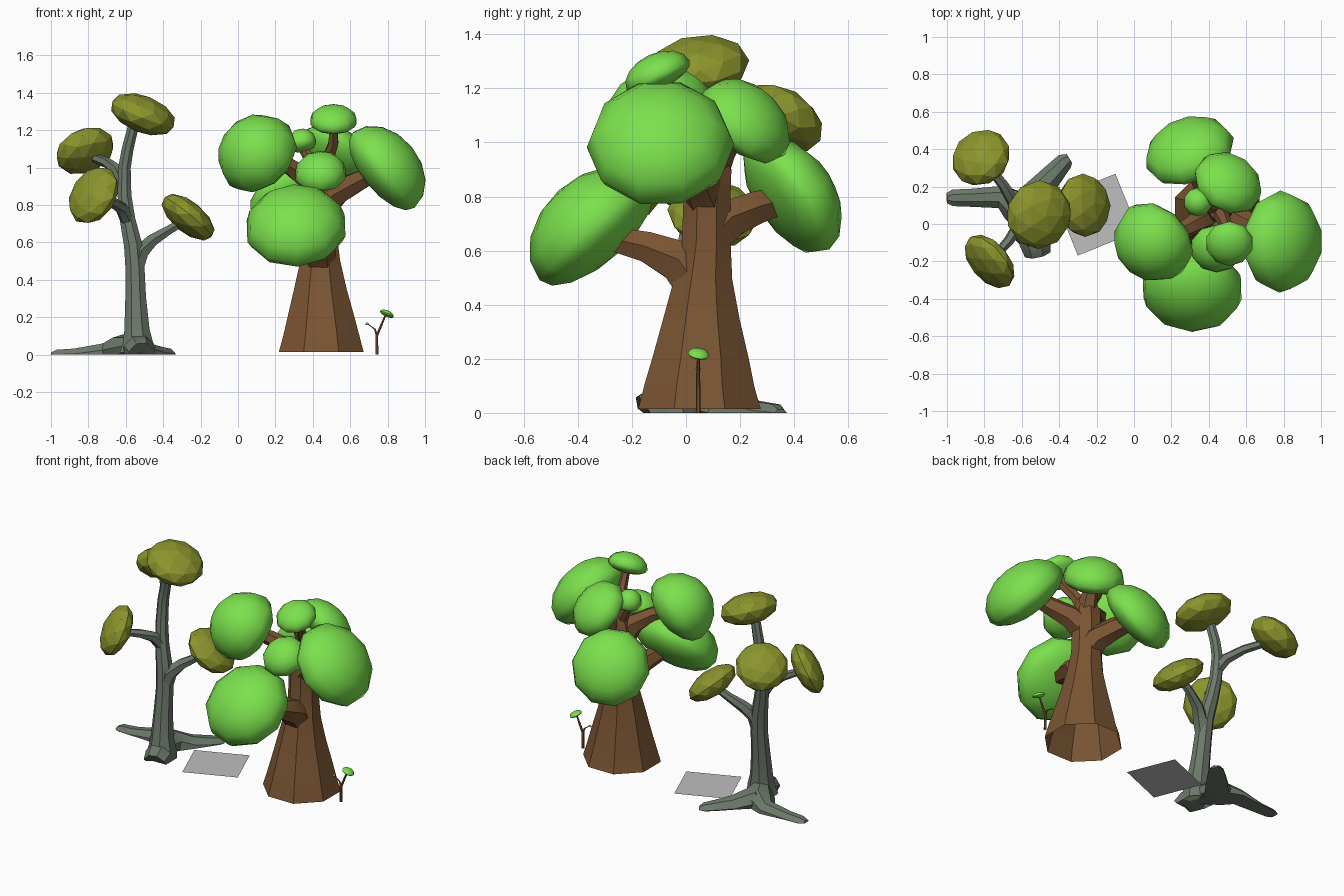
import bpy, bmesh, math
from mathutils import Vector, Matrix


def material(name, rgb):
    m = bpy.data.materials.new(name)
    m.diffuse_color = (*rgb, 1)
    return m


GREEN = material("leaf green", (0.20, 0.75, 0.075))
OLIVE = material("olive leaf", (0.26, 0.30, 0.026))
BROWN = material("brown bark", (0.195, 0.09, 0.033))
GREY = material("grey bark", (0.15, 0.19, 0.145))
STONE = material("stone grey", (0.52, 0.52, 0.52))


def finish(bm, name, mat, angle=None):
    bmesh.ops.recalc_face_normals(bm, faces=bm.faces)
    me = bpy.data.meshes.new(name)
    bm.to_mesh(me)
    bm.free()
    me.materials.append(mat)
    ob = bpy.data.objects.new(name, me)
    bpy.context.collection.objects.link(ob)
    if angle:
        bpy.ops.object.select_all(action='DESELECT')
        ob.select_set(True)
        bpy.context.view_layer.objects.active = ob
        bpy.ops.object.shade_smooth_by_angle(angle=math.radians(angle))
    return ob


def tube(name, mat, path, sides=7, angle=32):
    """Tapered limb through (x, y, z, radius) stations, flattened on the ground, open at its start."""
    bm = bmesh.new()
    pts = [Vector(p[:3]) for p in path]
    span = (pts[-1] - pts[0]).normalized()
    ref = Vector((1, 0, 0)) if abs(span.y) > 0.6 else Vector((0, 1, 0))
    rings = []
    for i, p in enumerate(pts):
        t = (pts[min(i + 1, len(pts) - 1)] - pts[max(i - 1, 0)]).normalized()
        u = t.cross(ref).normalized()
        v = t.cross(u)
        ring = []
        for k in range(sides):
            a = 2 * math.pi * (k + 0.5) / sides
            co = p + (u * math.cos(a) + v * math.sin(a)) * path[i][3]
            co.z = max(co.z, 0)
            ring.append(bm.verts.new(co))
        rings.append(ring)
    for a, b in zip(rings, rings[1:]):
        for k in range(sides):
            j = (k + 1) % sides
            bm.faces.new((a[k], a[j], b[j], b[k]))
    bm.faces.new(rings[-1])
    return finish(bm, name, mat, angle)


def place(bm, pos, normal, r, h):
    rot = Vector((0, 0, 1)).rotation_difference(Vector(normal).normalized())
    bm.transform(Matrix.Translation(pos) @ rot.to_matrix().to_4x4()
                 @ Matrix.Diagonal((r, r, h, 1)))


def faceted_clump(name, pos, normal, r, h):
    bm = bmesh.new()
    bmesh.ops.create_icosphere(bm, subdivisions=2, radius=1.02)
    place(bm, pos, normal, r, h)
    finish(bm, name, OLIVE)


def dome_clump(name, pos, normal, r, h):
    """Rounded top over a shallower underside with a visible rim."""
    bm = bmesh.new()
    bmesh.ops.create_uvsphere(bm, u_segments=10, v_segments=8, radius=1.0)
    for v in bm.verts:
        v.co.z = v.co.z * (1.25 if v.co.z > 0 else 0.75) - 0.25
        v.co.xy *= 1.03
    place(bm, pos, normal, r, h)
    finish(bm, name, GREEN, 45)


# Grey tree: trunk, branches, roots
tube("grey_trunk", GREY, [(-.54, -.05, 0, .10), (-.535, -.045, .06, .088), (-.54, -.04, .13, .073),
     (-.547, -.02, .3, .06), (-.55, 0, .45, .055), (-.56, .01, .58, .053), (-.59, .03, .72, .045),
     (-.607, .05, .85, .04), (-.607, .065, 1.0, .036), (-.59, .065, 1.1, .034), (-.55, .05, 1.26, .03)], 8)
for name, path in {
    "right": [(-.55, 0, .45, .048), (-.52, .01, .55, .048), (-.46, .05, .61, .037), (-.38, .08, .66, .028), (-.28, .1, .72, .024)],
    "front_left": [(-.585, .03, .7, .037), (-.62, -.02, .78, .036), (-.67, -.09, .815, .028), (-.75, -.18, .84, .022)],
    "back_left": [(-.605, .05, .9, .036), (-.64, .11, .98, .036), (-.70, .21, 1.025, .028), (-.79, .32, 1.06, .024)],
}.items():
    tube("grey_branch_" + name, GREY, path, 6)
for name, path in {
    "left": [(-.55, -.02, .05, .06), (-.62, .09, .015, .095), (-.71, .145, 0, .066), (-.87, .14, -.015, .052), (-.97, .14, -.018, .048), (-1, .138, -.015, .03)],
    "back": [(-.55, -.03, .05, .06), (-.58, .11, .015, .095), (-.49, .20, -.01, .072), (-.42, .28, -.015, .06), (-.37, .335, -.015, .05), (-.345, .35, -.015, .03)],
    "front": [(-.54, -.01, .05, .06), (-.53, -.09, .02, .09), (-.515, -.155, -.005, .075)],
}.items():
    tube("grey_root_" + name, GREY, path, 8)

# Olive foliage
faceted_clump("olive_clump_top", (-.508, .05, 1.285), (.35, -.1, .9), .181, .097)
faceted_clump("olive_clump_back", (-.818, .355, 1.09), (-.36, .5, .79), .162, .097)
faceted_clump("olive_clump_front", (-.772, -.2, .852), (-.67, -.58, .43), .165, .08)
faceted_clump("olive_clump_right", (-.267, .10, .735), (.62, .1, .76), .167, .082)

# Brown tree: flared octagonal trunk (open underneath) and branches
tube("brown_trunk", BROWN, [(.445, .05, .015, .245), (.445, .05, .1, .22), (.443, .055, .2, .193),
     (.44, .058, .35, .152), (.44, .065, .5, .115), (.44, .075, .62, .098), (.44, .078, .8, .094),
     (.445, .08, .9, .095), (.45, .08, 1.0, .055)], 8)
for name, path in {
    "front": [(.44, .06, .44, .09), (.43, -.02, .56, .092), (.405, -.14, .612, .065), (.36, -.28, .645, .05), (.33, -.36, .68, .04)],
    "back": [(.44, .07, .62, .08), (.42, .15, .71, .082), (.37, .25, .755, .07), (.31, .37, .79, .055), (.29, .42, .81, .04)],
    "right": [(.44, .08, .77, .085), (.53, .04, .87, .075), (.65, -.02, .93, .058), (.8, -.09, 1.01, .04)],
    "left": [(.44, .08, .82, .085), (.37, .03, .94, .065), (.27, -.03, 1.01, .048), (.12, -.09, 1.07, .035)],
    "top": [(.45, .08, .93, .05), (.48, .02, 1.04, .037), (.51, -.05, 1.13, .03), (.51, -.1, 1.25, .022)],
    "back_right": [(.45, .08, .86, .07), (.47, .13, .97, .056), (.5, .21, 1.08, .035)],
    "back_twig": [(.44, .08, .95, .04), (.38, .1, 1.05, .03), (.34, .12, 1.14, .02)],
    "front_twig": [(.45, .06, .88, .05), (.44, -.04, .94, .035), (.43, -.12, .98, .025)],
}.items():
    tube("brown_branch_" + name, BROWN, path, 6)

# Green foliage: position, facing, radius, half thickness
for name, args in {
    "front": ((.308, -.363, .705), (-.06, -.67, .74), .268, .16),
    "right": ((.81, -.095, 1.012), (.77, -.02, .63), .265, .155),
    "left": ((.09, -.11, 1.09), (-.56, -.57, .6), .22, .175),
    "back": ((.29, .405, .815), (-.3, .78, .55), .24, .13),
    "back_right": ((.51, .23, 1.09), (.4, .6, .68), .187, .105),
    "top": ((.51, -.11, 1.263), (0, -.42, .9), .125, .066),
    "middle": ((.44, -.14, .985), (-.05, -.55, .8), .137, .09),
    "small": ((.34, .12, 1.145), (-.2, .2, .95), .076, .063),
    "sapling": ((.797, .047, .22), (.4, .15, .9), .039, .016),
    "sapling_bud": ((.69, .045, .165), (-.3, 0, .9), .01, .006),
}.items():
    dome_clump("green_clump_" + name, *args)

# Sapling stem
tube("sapling_stem", BROWN, [(.743, .045, 0, .009), (.742, .045, .1, .008), (.765, .045, .155, .007), (.79, .046, .215, .005)], 6)
tube("sapling_twig", BROWN, [(.742, .045, .1, .007), (.732, .045, .135, .005), (.712, .045, .15, .003), (.69, .045, .165, .002)], 5)

# Flat ground slab
bm = bmesh.new()
bmesh.ops.create_grid(bm, x_segments=1, y_segments=1, size=0.5)
bm.transform(Matrix.Translation((-.2, .05, .003)) @ Matrix.Rotation(math.radians(22), 4, 'Z')
             @ Matrix.Diagonal((.35, .33, 1, 1)))
slab = finish(bm, "ground_slab", STONE)
if slab.data.polygons[0].normal.z < 0:
    slab.data.flip_normals()
